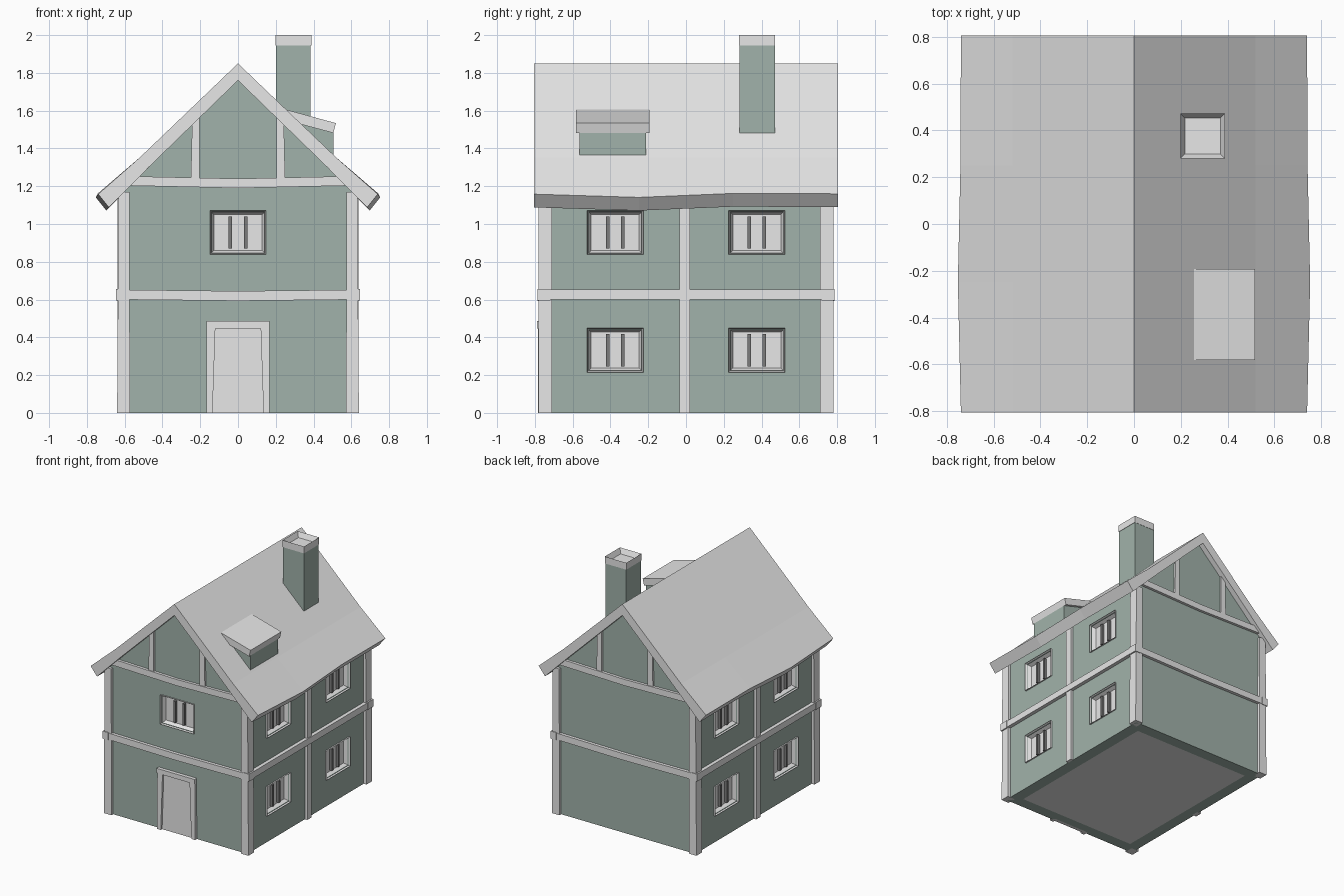
import bpy, bmesh
from mathutils import Vector

cube = bpy.data.objects.get("Cube")
if cube:
    bpy.data.objects.remove(cube, do_unlink=True)


def material(name, rgb):
    m = bpy.data.materials.new(name)
    m.use_nodes = True
    m.diffuse_color = (*rgb, 1)
    m.node_tree.nodes["Principled BSDF"].inputs["Base Color"].default_value = (*rgb, 1)
    return m


GREY = material("pale grey", (0.8, 0.8, 0.8))
GREEN = material("sage green", (0.357, 0.447, 0.404))
DARK = material("dark grey", (0.2, 0.2, 0.2))


def add_prism(bm, pts, axis, a, b):
    """Extrude a 2D outline along an axis, from a to b."""
    def place(p, d):
        return {"x": (d, *p), "y": (p[0], d, p[1]), "z": (*p, d)}[axis]
    low = [bm.verts.new(place(p, a)) for p in pts]
    high = [bm.verts.new(place(p, b)) for p in pts]
    bm.faces.new(low)
    bm.faces.new(high)
    for i in range(len(pts)):
        j = (i + 1) % len(pts)
        bm.faces.new((low[i], low[j], high[j], high[i]))
    bmesh.ops.recalc_face_normals(bm, faces=bm.faces)


def finish(name, bm, *mats):
    me = bpy.data.meshes.new(name)
    bm.to_mesh(me)
    bm.free()
    for m in mats:
        me.materials.append(m)
    ob = bpy.data.objects.new(name, me)
    bpy.context.collection.objects.link(ob)
    return ob


def prism(name, pts, axis, a, b, mat=GREY):
    bm = bmesh.new()
    add_prism(bm, pts, axis, a, b)
    return finish(name, bm, mat)


def rect(u0, u1, v0, v1):
    return [(u0, v0), (u1, v0), (u1, v1), (u0, v1)]


def inset_face(bm, direction, width, depth):
    """Inset the face pointing in a direction and push it inwards."""
    d = Vector(direction)
    bm.normal_update()
    face = max(bm.faces, key=lambda f: f.normal.dot(d))
    bmesh.ops.inset_region(bm, faces=[face], thickness=width)
    bmesh.ops.translate(bm, verts=face.verts, vec=-d * depth)
    return face


def sag_beam(half, z0, z1, dip):
    return [(-half, z0), (0, z0 - dip), (half, z0), (half, z1), (0, z1 - dip), (-half, z1)]


WX, WY = 0.615, 0.76

# Walls with gables and an inset floor
bm = bmesh.new()
add_prism(bm, [(-WX, 0), (WX, 0), (WX, 1.18), (0, 1.78), (-WX, 1.18)], "y", -WY, WY)
inset_face(bm, (0, 0, -1), 0.13, 0).material_index = 1
walls = finish("walls", bm, GREEN, GREY)

# Windows: framed recesses with bars
holes = bmesh.new()


def window(name, axis, side, c, z):
    w = side * (WX if axis == "x" else WY)
    bm = bmesh.new()
    add_prism(bm, rect(c - 0.149, c + 0.149, z - 0.117, z + 0.117), axis,
              w - side * 0.06, w + side * 0.012)
    inset_face(bm, (side, 0, 0) if axis == "x" else (0, side, 0), 0.031, 0.045)
    finish(name + "_frame", bm, GREY)
    for i in (-1, 1):
        m = c + i * 0.04
        prism(name + "_bar", rect(m - 0.009, m + 0.009, z - 0.086, z + 0.086), axis,
              w - side * 0.036, w - side * 0.012, DARK)
    add_prism(holes, rect(c - 0.14, c + 0.14, z - 0.108, z + 0.108), axis,
              w - side * 0.055, w + side * 0.05)


window("front_window", "y", -1, 0, 0.955)
for side in (-1, 1):
    for c in (-0.375, 0.375):
        for z in (0.332, 0.955):
            window("side_window", "x", side, c, z)

# Cut the window openings through the walls
cutter = finish("window_cutter", holes)
cutter.hide_render = True
mod = walls.modifiers.new("openings", "BOOLEAN")
mod.object = cutter
mod.operation = "DIFFERENCE"
mod.solver = "EXACT"
bpy.context.view_layer.objects.active = walls
bpy.ops.object.modifier_apply(modifier=mod.name)
bpy.data.objects.remove(cutter, do_unlink=True)

# Timber posts and belt
for sx in (-1, 1):
    for sy in (-1, 1):
        prism("corner_post", [(sx * x, z) for x, z in
              [(0.572, 0), (0.64, 0), (0.632, 1.17), (0.575, 1.17)]],
              "y", sy * 0.71, sy * 0.782)
        prism("belt_corner", rect(sx * 0.597, sx * 0.647, sy * 0.717, sy * 0.787),
              "z", 0.596, 0.656)
    prism("middle_post", rect(-0.034, 0.022, 0, 1.18), "x", sx * 0.6, sx * 0.637)
    prism("side_belt", rect(-0.75, 0.75, 0.6, 0.652), "x", sx * 0.6, sx * 0.644)

# Gable timbers on both ends
for sy in (-1, 1):
    prism("end_belt", sag_beam(0.62, 0.6, 0.652, 0.007), "y", sy * 0.74, sy * 0.785)
    prism("gable_beam", sag_beam(0.58, 1.203, 1.253, 0.013), "y", sy * 0.74, sy * 0.782)
    for sx in (-1, 1):
        prism("gable_strut", [(sx * x, z) for x, z in
              [(0.203, 1.22), (0.25, 1.22), (0.242, 1.58), (0.203, 1.58)]],
              "y", sy * 0.74, sy * 0.775)

# Door
prism("door_panel", rect(-0.14, 0.14, 0, 0.46), "y", -0.74, -0.766)
for s in (-1, 1):
    prism("door_jamb", [(s * x, z) for x, z in
          [(0.135, 0), (0.168, 0), (0.166, 0.45), (0.12, 0.45)]], "y", -0.74, -0.783)
prism("door_lintel", rect(-0.168, 0.166, 0.448, 0.486), "y", -0.74, -0.788)

# Roof: bent slopes with a wavy eave
bm = bmesh.new()
rings = []
for y, dx, dz in [(-0.805, -0.01, 0), (-0.25, 0.003, -0.017),
                  (0.25, -0.008, 0.004), (0.805, -0.01, 0.002)]:
    half_top = [(0.52, 1.352), (0.75 + dx, 1.158 + dz)]
    half_low = [(0.694 + dx, 1.088 + dz), (0.47, 1.303)]
    right = half_top + half_low
    left = [(-x, z) for x, z in reversed(right)]
    ring = [(0, 1.85)] + right + [(0, 1.76)] + left
    rings.append([bm.verts.new((x, y, z)) for x, z in ring])
n = len(rings[0])
for a, b in zip(rings, rings[1:]):
    for i in range(n):
        j = (i + 1) % n
        bm.faces.new((a[i], a[j], b[j], b[i]))
bm.faces.new(rings[0])
bm.faces.new(rings[-1])
bmesh.ops.recalc_face_normals(bm, faces=bm.faces)
finish("roof", bm, GREY)

# Chimney with a hollow cap
prism("chimney", rect(0.2, 0.385, 0.282, 0.47), "z", 1.4, 1.947, GREEN)
bm = bmesh.new()
add_prism(bm, rect(0.198, 0.388, 0.28, 0.472), "z", 1.945, 2.0)
inset_face(bm, (0, 0, 1), 0.027, 0.04)
finish("chimney_cap", bm, GREY)

# Dormer
prism("dormer_walls", [(0.28, 1.5), (0.505, 1.3), (0.505, 1.51), (0.28, 1.57)],
      "y", -0.565, -0.213, GREEN)
prism("dormer_roof", [(0.22, 1.615), (0.518, 1.534), (0.505, 1.482), (0.25, 1.55)],
      "y", -0.582, -0.192)
